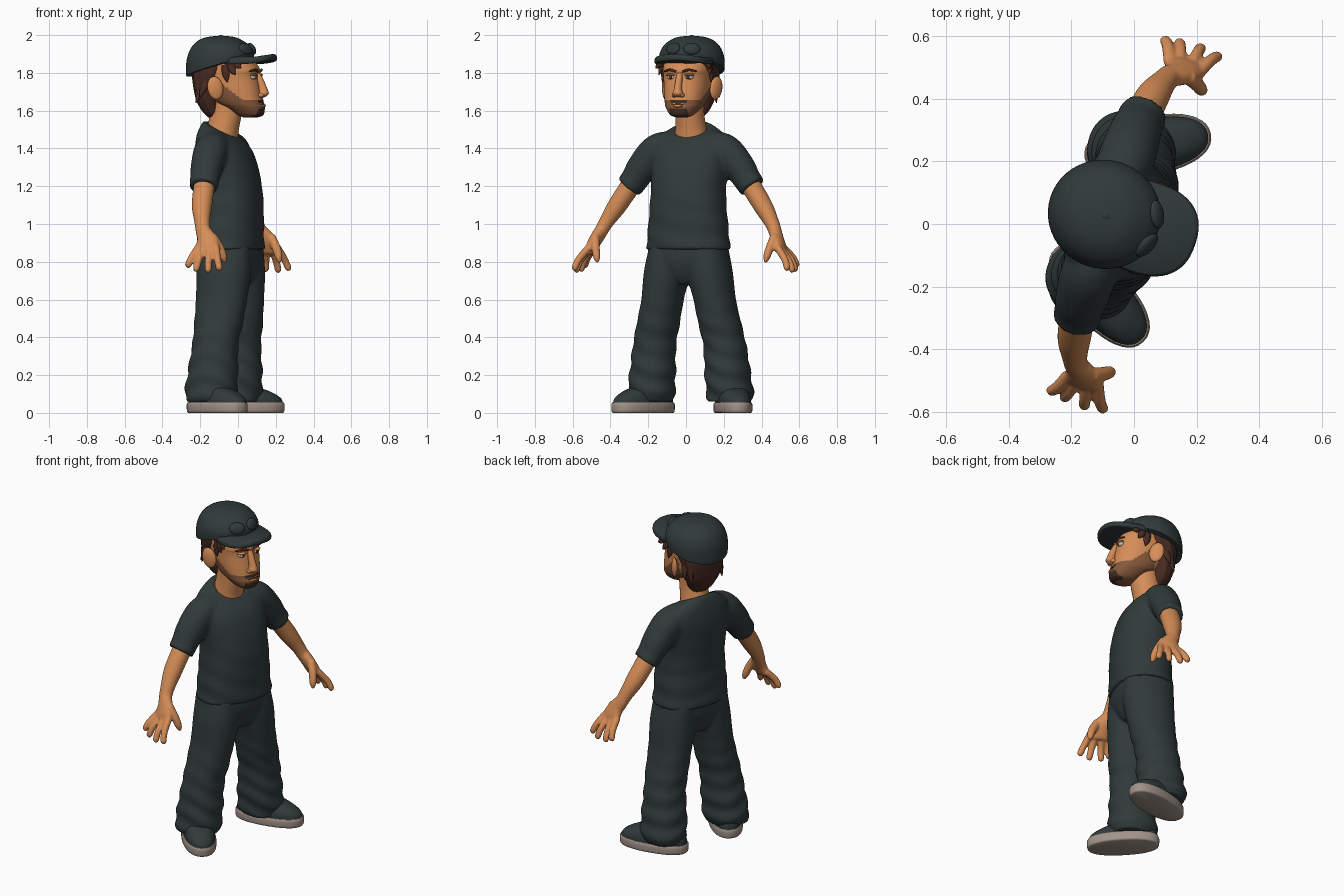
import bpy, bmesh, math
from mathutils import Matrix, Vector

if "Cube" in bpy.data.objects:
    bpy.data.objects.remove(bpy.data.objects["Cube"])

# Local frame: x = forward, y = left, z = up; the whole figure is then turned a little
TURN = Matrix.Rotation(math.radians(-18), 4, 'Z')

def material(name, rgb):
    m = bpy.data.materials.new(name)
    m.diffuse_color = (*rgb, 1)
    m.use_nodes = True
    m.node_tree.nodes["Principled BSDF"].inputs["Base Color"].default_value = m.diffuse_color
    return m

CLOTH = material("dark cloth", (0.030, 0.042, 0.042))
SKIN = material("skin", (0.67, 0.265, 0.095))
STUBBLE = material("stubble", (0.24, 0.098, 0.045))
HAIR = material("dark brown hair", (0.065, 0.024, 0.016))
GOATEE = material("dark beard", (0.05, 0.024, 0.016))
SOLE = material("sole", (0.36, 0.29, 0.25))
WHITE = material("eye white", (0.65, 0.6, 0.55))

def finish(name, bm, mats, rule=None, M=Matrix()):
    """Colour by rule, turn into place and shade smooth."""
    bmesh.ops.recalc_face_normals(bm, faces=bm.faces)
    for f in bm.faces:
        f.smooth = True
        if rule:
            f.material_index = rule(f.calc_center_median())
    bm.transform(TURN @ M)
    me = bpy.data.meshes.new(name)
    bm.to_mesh(me)
    bm.free()
    for m in mats:
        me.materials.append(m)
    me.set_sharp_from_angle(angle=math.radians(50))
    ob = bpy.data.objects.new(name, me)
    bpy.context.collection.objects.link(ob)
    return ob

def blend(name, parts, voxel, smooth):
    """Join overlapping parts into one continuous soft surface."""
    bm = bmesh.new()
    mat = parts[0].data.materials[0]
    for p in parts:
        bm.from_mesh(p.data)
        bpy.data.objects.remove(p)
    me = bpy.data.meshes.new(name)
    bm.to_mesh(me)
    bm.free()
    me.materials.append(mat)
    ob = bpy.data.objects.new(name, me)
    bpy.context.collection.objects.link(ob)
    r = ob.modifiers.new("Remesh", 'REMESH')
    r.mode, r.voxel_size, r.use_smooth_shade = 'VOXEL', voxel, True
    s = ob.modifiers.new("Smooth", 'SMOOTH')
    s.factor, s.iterations = 0.5, smooth

def catmull(p0, p1, p2, p3, t):
    return [0.5 * (2 * b + (c - a) * t + (2 * a - 5 * b + 4 * c - d) * t * t
                   + (3 * b - a - 3 * c + d) * t ** 3) for a, b, c, d in zip(p0, p1, p2, p3)]

def tube(name, rows, mats, n=28, steps=5, flat=False, e=2.0, rule=None, warp=None, M=Matrix()):
    """Loft through rows (x, y, z, forward radius, side radius, tilt)."""
    rows = [list(r) + [0] * (6 - len(r)) for r in rows]
    pts = []
    for i in range(len(rows) - 1):
        a, d = rows[max(i - 1, 0)], rows[min(i + 2, len(rows) - 1)]
        pts += [catmull(a, rows[i], rows[i + 1], d, k / steps) for k in range(steps)]
    pts.append(rows[-1])
    bm = bmesh.new()
    rings = []
    for i, p in enumerate(pts):
        c, tan = Vector(p[:3]), Vector((0, 0, 1))
        if not flat:
            tan = (Vector(pts[min(i + 1, len(pts) - 1)][:3]) - Vector(pts[max(i - 1, 0)][:3])).normalized()
        ax = Vector((1, 0, 0))
        ax = (ax - tan * ax.dot(tan)).normalized()
        ay = tan.cross(ax)
        ring = []
        for k in range(n):
            w = 2 * math.pi * k / n
            co, si = math.cos(w), math.sin(w)
            u = math.copysign(abs(co) ** (2 / e), co) * max(p[3], 0.001)
            q = c + ax * u + ay * math.copysign(abs(si) ** (2 / e), si) * max(p[4], 0.001)
            q.z += p[5] * u
            ring.append(bm.verts.new(warp(q, c, w) if warp else q))
        rings.append(ring)
    for a, b in zip(rings, rings[1:]):
        for k in range(n):
            bm.faces.new((a[k], a[(k + 1) % n], b[(k + 1) % n], b[k]))
    bm.faces.new(rings[0])
    bm.faces.new(rings[-1])
    return finish(name, bm, mats, rule, M)

def ball(name, c, r, mat, rot=(0, 0, 0)):
    bm = bmesh.new()
    R = Matrix.Rotation(rot[2], 4, 'Z') @ Matrix.Rotation(rot[1], 4, 'Y') @ Matrix.Rotation(rot[0], 4, 'X')
    bmesh.ops.create_uvsphere(bm, u_segments=20, v_segments=12, radius=1,
                              matrix=Matrix.Translation(c) @ R @ Matrix.Diagonal((*r, 1)))
    return finish(name, bm, [mat])

def folds(amount, low, high, freq):
    """Soft diagonal cloth folds, strongest at height low and gone at high."""
    def warp(q, c, w):
        s = min(max((high - q.z) / (high - low), 0), 1)
        k = 1 + amount * s * math.sin(q.z * freq + 2.5 * math.sin(w) + math.cos(2 * w))
        return Vector((c.x + (q.x - c.x) * k, c.y + (q.y - c.y) * k, q.z))
    return warp

# Shirt body and trouser seat
shirt = [tube("torso", [(-.04, 0, .865, .168, .226), (-.04, 0, .95, .166, .217), (-.037, 0, 1.1, .163, .204),
                        (-.045, 0, 1.2, .162, .2), (-.06, 0, 1.3, .155, .208), (-.078, 0, 1.38, .142, .215),
                        (-.092, 0, 1.445, .12, .2, -.15), (-.097, 0, 1.485, .1, .15, -.35),
                        (-.093, 0, 1.505, .088, .1, -.5), (-.093, 0, 1.5, .07, .08, -.5)],
              [CLOTH], n=48, flat=True, e=2.25, warp=folds(.018, .9, 1.3, 50))]
trousers = [tube("seat", [(-.04, 0, .68, .1, .03), (-.04, 0, .72, .125, .1), (-.04, 0, .77, .145, .17),
                          (-.04, 0, .82, .155, .212), (-.04, 0, .89, .156, .213)], [CLOTH], n=40, flat=True, e=2.3)]

# Limbs, built for both sides
for s, side in ((1, "left"), (-1, "right")):
    def limb(rows, mat, **kw):
        return tube("part", [(r[0], s * r[1], *r[2:]) for r in rows], [mat], **kw)

    shirt.append(limb([(-.088, .1, 1.42, .075, .075), (-.088, .19, 1.388, .09, .088), (-.087, .27, 1.3, .085, .083),
                       (-.084, .31, 1.24, .078, .074), (-.08, .345, 1.195, .077, .072)], CLOTH))
    arm = [limb([(-.08, .30, 1.25, .055, .055), (-.078, .35, 1.18, .056, .053), (-.068, .41, 1.09, .053, .05),
                 (-.05, .46, 1.01, .041, .039), (-.035, .487, .955, .039, .034), (-.02, .5, .92, .04, .03)], SKIN),
           limb([(-.04, .482, .975, .034, .032), (-.015, .5, .93, .05, .033), (-.002, .52, .885, .064, .03),
                 (0, .532, .855, .062, .024), (0, .537, .845, .045, .014)], SKIN)]
    for b, tip in zip((-.05, -.018, .016, .048), ((-.09, .595, .772), (-.042, .602, .75), (.03, .608, .745),
                                                  (.092, .598, .755))):
        base, end = Vector((b, .525, .875)), Vector(tip)
        mid = base.lerp(end, .55) + Vector((0, .008, .004))
        arm.append(limb([(*base, .021, .02), (*mid, .019, .019), (*base.lerp(end, .92), .0175, .0165),
                         (*end, .006, .006)], SKIN, n=14))
    arm.append(limb([(.02, .5, .935, .024, .024), (.055, .485, .875, .024, .022), (.073, .473, .825, .02, .019),
                     (.08, .468, .795, .007, .007)], SKIN, n=14))
    blend(side + "_arm", arm, .0065, 4)

    trousers.append(limb([(-.045, .105, .89, .145, .1), (-.04, .118, .75, .146, .118), (-.045, .145, .6, .137, .108),
                          (-.053, .172, .47, .129, .111), (-.063, .195, .36, .122, .112),
                          (-.073, .21, .2, .134, .12), (-.08, .218, .11, .137, .122), (-.08, .22, .06, .13, .115)],
                         CLOTH, n=48, steps=12, flat=True, e=2.15, warp=folds(.05, .08, .65, 55)))

    # Shoe turned outward
    M = Matrix.Translation((-.035, s * .25, 0)) @ Matrix.Rotation(s * math.radians(29), 4, 'Z')
    tube(side + "_sole", [(0, 0, 0, .196, .084), (0, 0, .008, .203, .093), (0, 0, .042, .205, .094),
                          (0, 0, .055, .2, .089)], [SOLE], n=40, steps=3, flat=True, e=2.3, M=M)
    tube(side + "_shoe", [(0, 0, .05, .197, .086), (-.005, 0, .08, .188, .084), (-.025, 0, .112, .155, .076),
                          (-.06, 0, .14, .115, .068), (-.075, 0, .17, .09, .06)], [CLOTH], n=40, flat=True,
         e=2.3, M=M)
blend("shirt", shirt, .011, 5)
blend("trousers", trousers, .01, 3)

# Neck
tube("neck", [(-.1, 0, 1.4, .09, .1), (-.087, 0, 1.49, .086, .085), (-.07, 0, 1.57, .085, .076),
              (-.06, 0, 1.66, .085, .075)], [SKIN], flat=True)

# Head with beard coloured by height and depth
def beard(p):
    if p.x < -.09 or p.z > 1.655 + max(0, .06 - p.x) * .8:
        return 0
    if p.x > .085 and abs(p.y) < .05:
        if p.z < 1.612 or (p.z > 1.64 and abs(p.y) < .045):
            return 2
        if p.z > 1.622 and abs(p.y) < .032:
            return 0
    return 1

head_profile = [(1.565, .03, .11, .03), (1.578, .0, .138, .06), (1.615, -.06, .143, .09), (1.645, -.12, .136, .105),
                (1.70, -.18, .127, .118), (1.76, -.2, .116, .124), (1.79, -.2, .113, .127), (1.82, -.2, .115, .128),
                (1.87, -.2, .078, .125), (1.93, -.18, .02, .1)]
tube("head", [((b + f) / 2, 0, z, (f - b) / 2, w) for z, b, f, w in head_profile],
     [SKIN, STUBBLE, GOATEE], n=80, steps=8, flat=True, e=2.3, rule=beard)
tube("nose", [(.108, 0, 1.80, .014, .015), (.122, 0, 1.76, .022, .018), (.138, 0, 1.715, .025, .021),
              (.14, 0, 1.69, .03, .028), (.132, 0, 1.672, .018, .022)], [SKIN], flat=True)
ball("lower_lip", (.137, 0, 1.625), (.015, .03, .008), SKIN)
ball("mouth_line", (.14, 0, 1.634), (.008, .034, .003), GOATEE)

for s, side in ((1, "left"), (-1, "right")):
    ball(side + "_ear", (-.08, s * .142, 1.72), (.042, .016, .062), SKIN, (0, -.2, s * -.5))
    ball(side + "_nostril", (.132, s * .022, 1.682), (.02, .012, .012), SKIN)
    ball(side + "_eye", (.1, s * .05, 1.778), (.017, .024, .013), WHITE)
    ball(side + "_iris", (.113, s * .049, 1.778), (.006, .009, .01), GOATEE)
    ball(side + "_eyelid", (.102, s * .05, 1.79), (.019, .028, .008), SKIN)
    tube(side + "_eyebrow", [(.116, s * .018, 1.806, .006, .006), (.115, s * .052, 1.816, .006, .007),
                             (.094, s * .09, 1.808, .004, .004)], [HAIR], n=10)
    # Loose locks under the cap
    for i, (x, z0, dx, dz, out) in enumerate(((.035, 1.855, .03, -.03, .018), (.0, 1.85, .03, -.06, .014),
                                              (-.03, 1.84, .015, -.09, .01), (-.14, 1.78, -.03, -.11, .02),
                                              (-.17, 1.76, -.03, -.12, .0))):
        y = s * (.122 if x > -.1 else .105)
        tube("%s_lock_%d" % (side, i), [(x, y, z0, .024, .016), (x + dx * .4, y + s * out, z0 + dz * .55, .02, .013),
                                        (x + dx, y + s * out * 1.4, z0 + dz, .002, .002)], [HAIR], n=10)
    # Glasses resting on the cap
    ball(side + "_glasses_lens", (.06, s * .052, 1.928), (.018, .046, .034), CLOTH, (0, -.5, s * .45))

# Back hair
tube("back_hair", [(-.125, 0, 1.565, .04, .05), (-.14, 0, 1.6, .055, .08), (-.152, 0, 1.66, .073, .108),
                   (-.152, 0, 1.74, .088, .127), (-.13, 0, 1.8, .118, .136), (-.115, 0, 1.86, .135, .138)],
     [HAIR], n=48, flat=True, warp=lambda q, c, w: c + (q - c) * (1 + .025 * math.sin(12 * w + 20 * q.z)))

# Cap and drooping brim
tube("cap", [(-.1, 0, 1.832, .176, .169, .28), (-.1, 0, 1.838, .18, .173, .28), (-.1, 0, 1.89, .178, .171, .14),
             (-.1, 0, 1.94, .154, .15, .05), (-.098, 0, 1.973, .115, .114), (-.095, 0, 1.99, .07, .07),
             (-.095, 0, 1.997, .01, .01)], [CLOTH], n=48, flat=True)
tube("cap_brim", [(.035, 0, 1.872, .162, .142), (.037, 0, 1.878, .168, .148), (.037, 0, 1.897, .168, .148),
                  (.035, 0, 1.905, .16, .14)], [CLOTH], n=56, steps=2, flat=True, e=2.4,
     warp=lambda q, c, w: Vector((q.x, q.y, q.z - 1.3 * q.y ** 2 - .6 * max(q.x - .1, 0) ** 2)))
ball("cap_button", (-.095, 0, 1.994), (.014, .014, .006), CLOTH)
